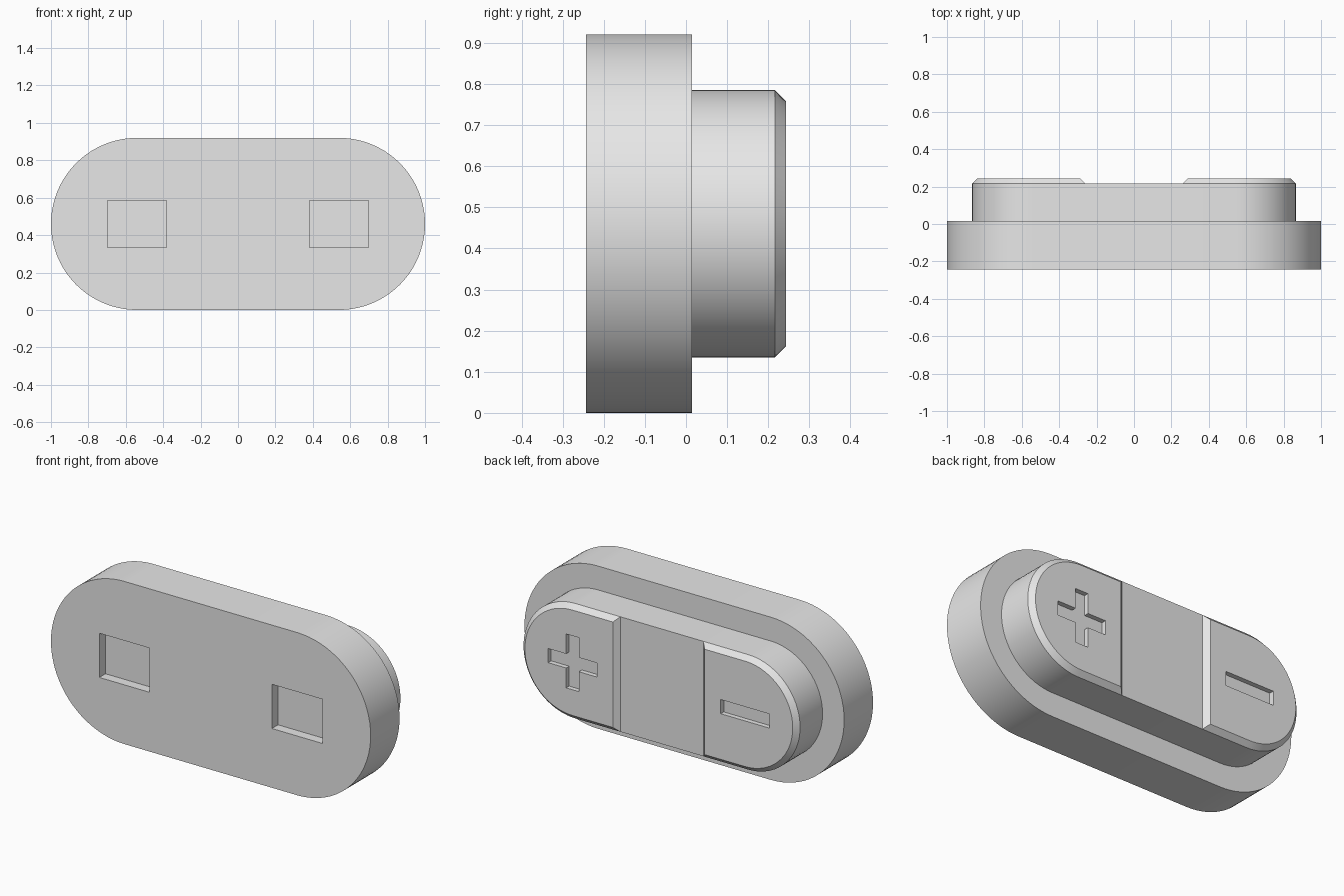
import bpy
import bmesh
from math import cos, sin, pi, radians

if "Cube" in bpy.data.objects:
    bpy.data.objects.remove(bpy.data.objects["Cube"])

# Shared dimensions
MID_Z = 0.46
ARC_X = 0.54
FRONT, STEP, FACE, BACK = -0.243, 0.015, 0.216, 0.243
BUTTON_R = 0.325
CHAMFER = BACK - FACE

plastic = bpy.data.materials.new("light grey plastic")
plastic.use_nodes = True
grey = (0.8, 0.8, 0.8, 1)
plastic.diffuse_color = grey
plastic.node_tree.nodes["Principled BSDF"].inputs["Base Color"].default_value = grey


def half_arc(radius, side, steps=40):
    """Rounded end, running from the bottom to the top."""
    angles = [-pi / 2 + pi * i / steps for i in range(steps + 1)]
    return [(side * (ARC_X + radius * cos(a)), radius * sin(a)) for a in angles]


def pill(radius):
    return half_arc(radius, 1) + half_arc(radius, -1)[::-1]


def pad_outline(inset, side):
    """One rounded end closed by a straight inner edge."""
    radius, inner = BUTTON_R - inset, side * (0.26 + inset)
    return half_arc(radius, side) + [(inner, radius), (inner, -radius)]


def rectangle(x, width, height):
    w, h = width / 2, height / 2
    return [(x - w, -h), (x + w, -h), (x + w, h), (x - w, h)]


def plus(x, size, bar):
    s, b = size / 2, bar / 2
    arm = [(s, -b), (s, b), (b, b)]
    points = []
    for turn in range(4):
        points += [(x + px, pz) for px, pz in arm]
        arm = [(-pz, px) for px, pz in arm]
    return points


def loft(name, sections):
    """Solid through matching outlines, each given as (depth, outline)."""
    bm = bmesh.new()
    rings = [[bm.verts.new((x, y, MID_Z + z)) for x, z in outline]
             for y, outline in sections]
    for a, b in zip(rings, rings[1:]):
        for i in range(len(a)):
            j = (i + 1) % len(a)
            bm.faces.new((a[i], a[j], b[j], b[i]))
    bm.faces.new(rings[0])
    bm.faces.new(rings[-1])
    bmesh.ops.recalc_face_normals(bm, faces=bm.faces)
    mesh = bpy.data.meshes.new(name)
    bm.to_mesh(mesh)
    bm.free()
    mesh.materials.append(plastic)
    obj = bpy.data.objects.new(name, mesh)
    bpy.context.collection.objects.link(obj)
    return obj


def activate(obj):
    bpy.ops.object.select_all(action='DESELECT')
    obj.select_set(True)
    bpy.context.view_layer.objects.active = obj


def carve(obj, outline, y0, y1):
    """Cut a recess, then drop the cutter."""
    cutter = loft("recess_cutter", [(y0, outline), (y1, outline)])
    cutter.hide_render = True
    mod = obj.modifiers.new("recess", 'BOOLEAN')
    mod.operation = 'DIFFERENCE'
    mod.solver = 'EXACT'
    mod.object = cutter
    activate(obj)
    bpy.ops.object.modifier_apply(modifier=mod.name)
    bpy.data.objects.remove(cutter)


# Wide flange with two rectangular sockets in the front
flange = loft("flange", [(FRONT, pill(MID_Z)), (STEP, pill(MID_Z))])
for side in (-1, 1):
    carve(flange, rectangle(side * ARC_X, 0.315, 0.25), FRONT - 0.1, FRONT + 0.055)

# Button body standing on the back of the flange
body = loft("button_body", [(STEP, pill(BUTTON_R)), (FACE, pill(BUTTON_R))])

# Raised chamfered pads with engraved plus and minus signs
pads = []
for name, side, sign in (
        ("plus_pad", 1, plus(ARC_X, 0.305, 0.08)),
        ("minus_pad", -1, rectangle(-ARC_X, 0.305, 0.08))):
    pad = loft(name, [(FACE, pad_outline(0, side)), (BACK, pad_outline(CHAMFER, side))])
    carve(pad, sign, FACE - 0.1, BACK + 0.1)
    pads.append(pad)

for obj in [flange, body] + pads:
    activate(obj)
    bpy.ops.object.shade_smooth_by_angle(angle=radians(30))
